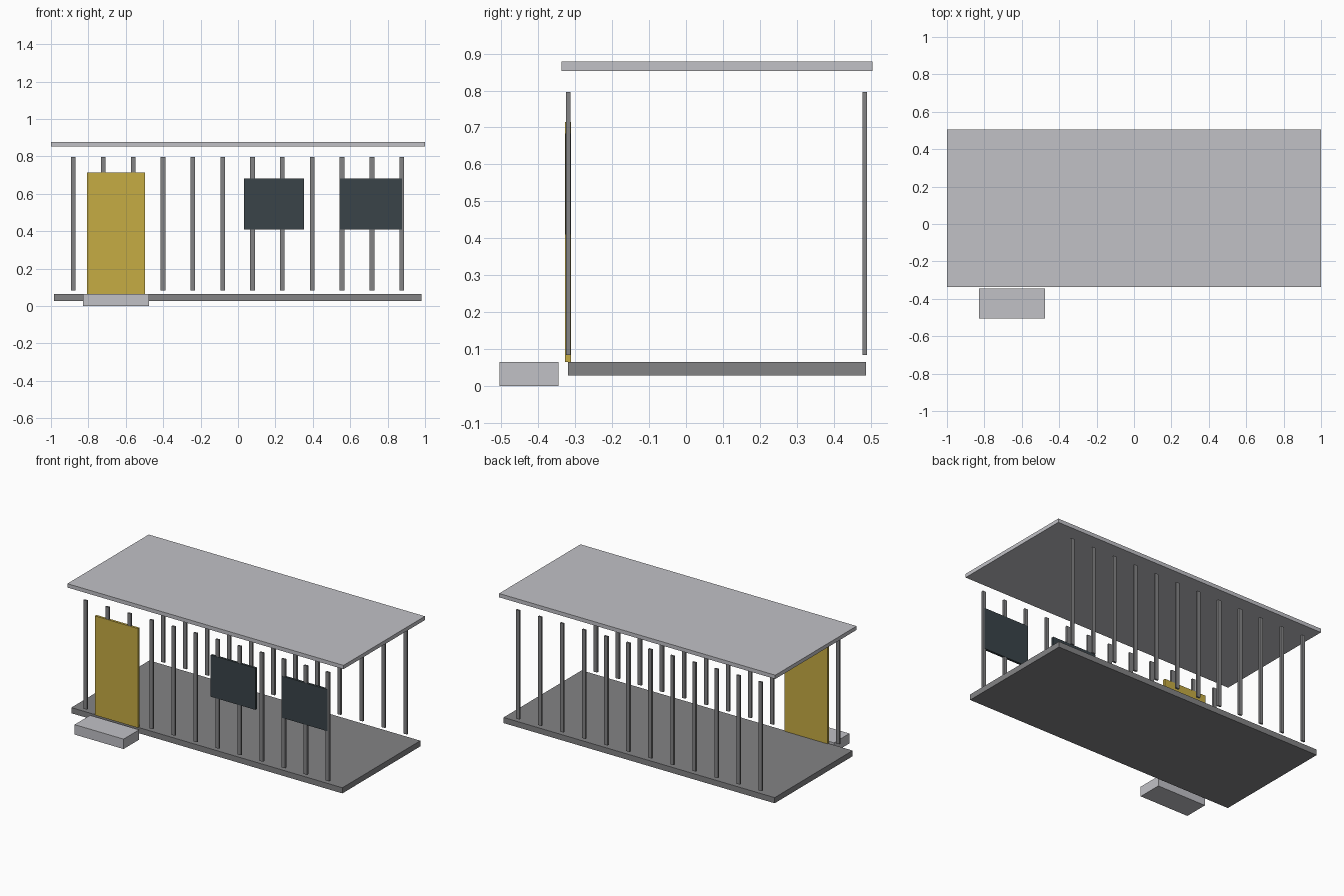
import bpy

if "Cube" in bpy.data.objects:
    bpy.data.objects.remove(bpy.data.objects["Cube"])


def srgb(r, g, b):
    """Convert 0-255 display values to a linear colour."""
    def lin(c):
        c /= 255
        return c / 12.92 if c <= 0.04045 else ((c + 0.055) / 1.055) ** 2.4
    return (lin(r), lin(g), lin(b), 1.0)


def material(name, rgb):
    m = bpy.data.materials.new(name)
    m.diffuse_color = srgb(*rgb)
    m.use_nodes = True
    m.node_tree.nodes["Principled BSDF"].inputs["Base Color"].default_value = m.diffuse_color
    return m


light_grey = material("light_grey", (193, 193, 198))
mid_grey = material("mid_grey", (131, 131, 133))
yellow = material("ochre_yellow", (198, 172, 68))
dark_glass = material("dark_glass", (58, 68, 73))


def box(name, xs, ys, zs, mat):
    """Box spanning the given ranges on each axis."""
    spans = (xs, ys, zs)
    bpy.ops.mesh.primitive_cube_add(size=1, location=[(a + b) / 2 for a, b in spans])
    ob = bpy.context.object
    ob.name = name
    ob.scale = [b - a for a, b in spans]
    bpy.ops.object.transform_apply(location=False, rotation=False, scale=True)
    ob.data.materials.append(mat)
    return ob


FRONT_Y, BACK_Y = -0.319, 0.484

# Slabs: floor, roof and entrance step
box("floor", (-0.983, 0.98), (-0.32, 0.487), (0.028, 0.065), mid_grey)
box("roof", (-1.0, 1.0), (-0.337, 0.505), (0.853, 0.878), light_grey)
box("entrance_step", (-0.83, -0.475), (-0.505, -0.345), (0.0, 0.065), light_grey)

# Wall posts: twelve along the front and twelve along the back
for side, y in (("front", FRONT_Y), ("back", BACK_Y)):
    for i in range(12):
        x = -0.88 + i * 0.1596
        box(f"{side}_post_{i + 1}", (x - 0.0125, x + 0.0125),
            (y - 0.006, y + 0.006), (0.084, 0.796), mid_grey)

# Door and two windows set in the front wall
box("door", (-0.807, -0.497), (FRONT_Y - 0.008, FRONT_Y + 0.008), (0.065, 0.715), yellow)
for i, xs in enumerate(((0.031, 0.354), (0.546, 0.876))):
    box(f"window_{i + 1}", xs, (FRONT_Y - 0.0075, FRONT_Y + 0.0075), (0.41, 0.683), dark_glass)
